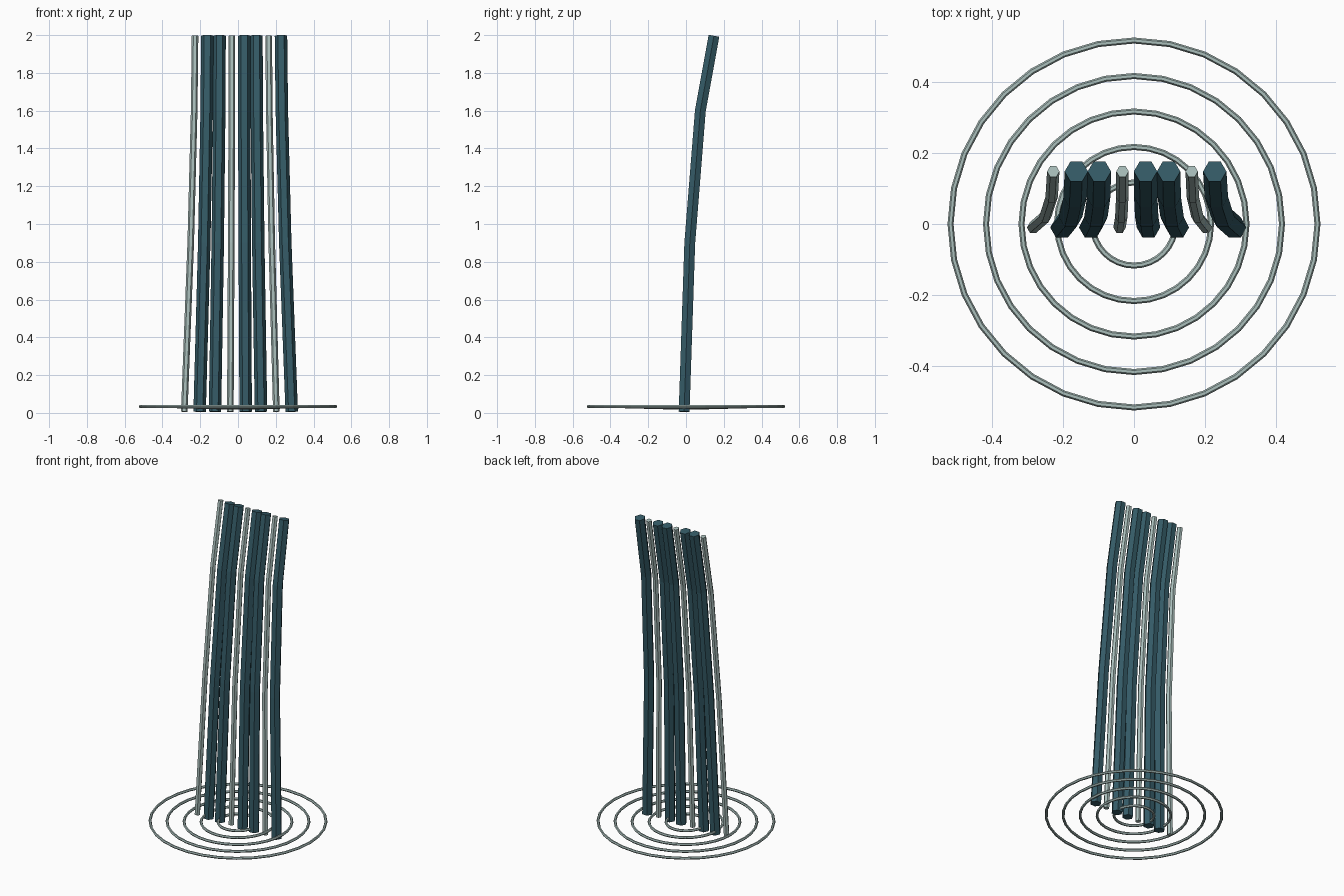
import bpy, bmesh
from math import sin, cos, pi
from mathutils import Vector

if "Cube" in bpy.data.objects:
    bpy.data.objects.remove(bpy.data.objects["Cube"])


def material(name, rgb):
    m = bpy.data.materials.new(name)
    m.diffuse_color = (*rgb, 1)
    m.use_nodes = True
    m.node_tree.nodes["Principled BSDF"].inputs["Base Color"].default_value = m.diffuse_color
    return m


DEEP = material("deep_water", (0.035, 0.105, 0.135))
FOAM = material("foam", (0.40, 0.52, 0.50))


def strand(name, path, radius, mat):
    """Capped six-sided tube following a path that runs mostly along z."""
    bm = bmesh.new()
    pts = [Vector(p) for p in path]
    rings = []
    for i, p in enumerate(pts):
        before = (p - pts[i - 1]).normalized() if i else Vector()
        after = (pts[i + 1] - p).normalized() if i < len(pts) - 1 else Vector()
        t = (before + after).normalized()
        v = t.cross(Vector((1, 0, 0))).normalized()
        u = v.cross(t)
        rings.append([bm.verts.new(p + radius * (u * cos(k * pi / 3) + v * sin(k * pi / 3)))
                      for k in range(6)])
    for a, b in zip(rings, rings[1:]):
        for k in range(6):
            n = (k + 1) % 6
            bm.faces.new((a[k], a[n], b[n], b[k]))
    bm.faces.new(rings[0])
    bm.faces.new(rings[-1])
    bmesh.ops.recalc_face_normals(bm, faces=bm.faces)
    me = bpy.data.meshes.new(name)
    bm.to_mesh(me)
    bm.free()
    me.materials.append(mat)
    bpy.context.collection.objects.link(bpy.data.objects.new(name, me))


# Falling streams, fanning out towards the bottom; every third is thin foam
for i in range(8):
    x = (i - 3.5) * 0.065
    thin = i % 3 == 0
    path = [(x, 0.148, 1.996), (x * 1.02, 0.076, 1.6), (x * 1.1, 0.02, 0.9), (x * 1.25, -0.01, 0.006)]
    strand(f"{'foam' if thin else 'water'}_stream_{i + 1}", path,
           0.0175 if thin else 0.033, FOAM if thin else DEEP)

# Ripple rings around the foot
for i in range(5):
    bpy.ops.mesh.primitive_torus_add(major_radius=0.117 + 0.1 * i, minor_radius=0.0085,
                                     major_segments=32, minor_segments=6,
                                     location=(0, 0, 0.026 + 0.002 * i))
    ring = bpy.context.object
    ring.name = f"ripple_ring_{i + 1}"
    ring.data.materials.append(FOAM)
